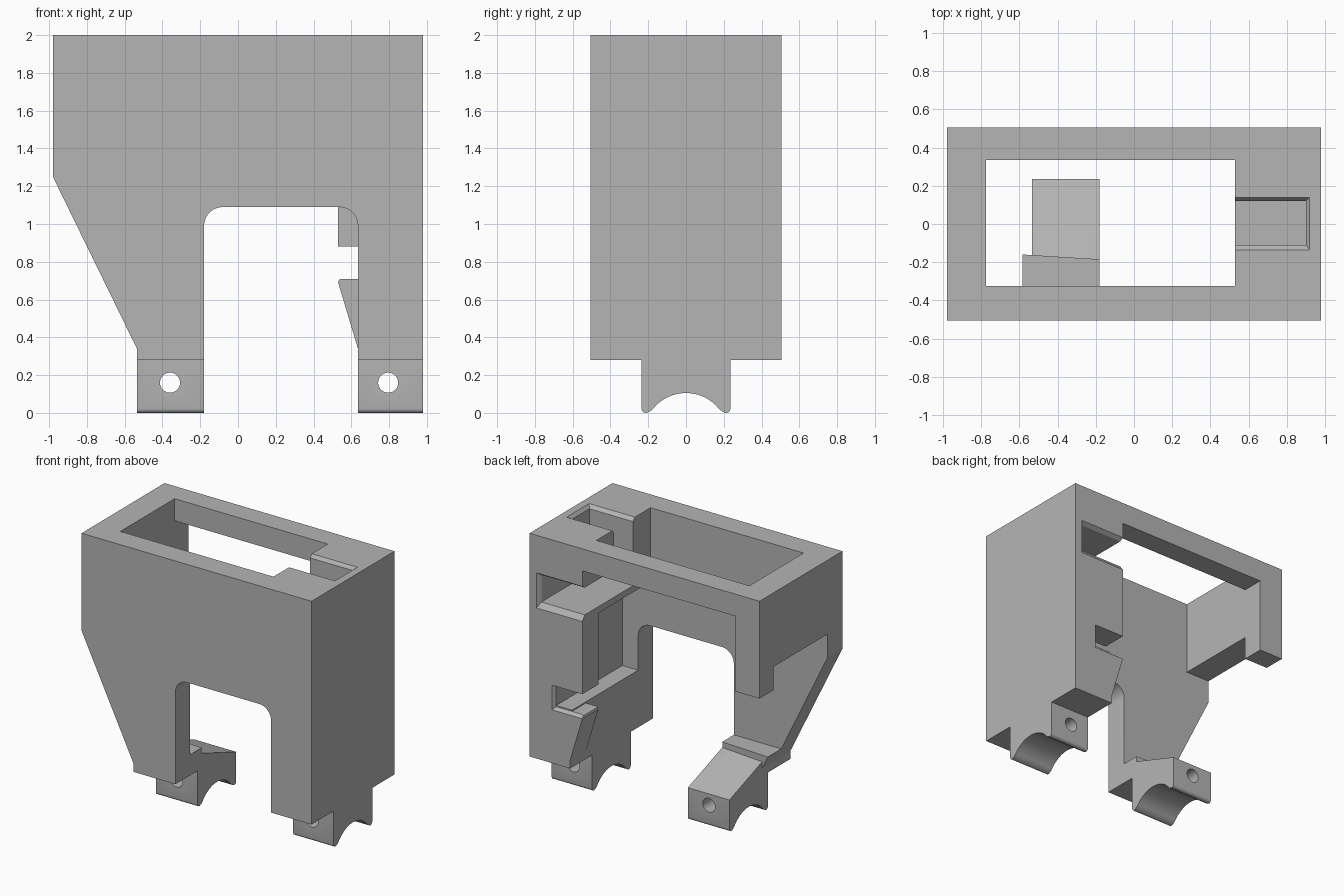
import bpy
import bmesh
from math import sin, cos, pi, radians, asin

cube = bpy.data.objects.get("Cube")
if cube:
    bpy.data.objects.remove(cube, do_unlink=True)

grey = bpy.data.materials.new("light_grey")
grey.use_nodes = True
grey.diffuse_color = (0.46, 0.46, 0.46, 1)
grey.node_tree.nodes["Principled BSDF"].inputs["Base Color"].default_value = (0.46, 0.46, 0.46, 1)


def loft(name, start, end):
    """Solid between two matching outlines of 3D points."""
    bm = bmesh.new()
    a = [bm.verts.new(p) for p in start]
    b = [bm.verts.new(p) for p in end]
    bm.faces.new(a)
    bm.faces.new(b)
    for i in range(len(a)):
        j = (i + 1) % len(a)
        bm.faces.new((a[i], a[j], b[j], b[i]))
    bmesh.ops.recalc_face_normals(bm, faces=bm.faces)
    mesh = bpy.data.meshes.new(name)
    bm.to_mesh(mesh)
    bm.free()
    mesh.materials.append(grey)
    obj = bpy.data.objects.new(name, mesh)
    bpy.context.collection.objects.link(obj)
    return obj


def prism_y(name, outline, y0, y1):
    return loft(name, [(x, y0, z) for x, z in outline], [(x, y1, z) for x, z in outline])


def prism_x(name, outline, x0, x1):
    return loft(name, [(x0, y, z) for y, z in outline], [(x1, y, z) for y, z in outline])


def rect(u0, u1, v0, v1):
    return [(u0, v0), (u1, v0), (u1, v1), (u0, v1)]


def arc(cu, cv, r, a0, a1, n=8):
    angles = [radians(a0 + (a1 - a0) * i / n) for i in range(n + 1)]
    return [(cu + r * cos(a), cv + r * sin(a)) for a in angles]


def combine(target, tool, operation):
    mod = target.modifiers.new("join", "BOOLEAN")
    mod.operation = operation
    mod.solver = "EXACT"
    mod.object = tool
    bpy.context.view_layer.objects.active = target
    bpy.ops.object.modifier_apply(modifier=mod.name)
    bpy.data.objects.remove(tool, do_unlink=True)


FRONT, BACK, INNER_F, INNER_B = -0.505, 0.505, -0.325, 0.335
LEFT, RIGHT, HOLE_L, HOLE_R = -0.98, 0.98, -0.775, 0.53
LEG_L, LEG_R, ARCH_R = -0.535, -0.18, 0.635
BASE, SPRING = 0.28, 0.34

# Front plate with sloped side and rounded leg opening
plate = [(LEFT, 2), (LEFT, 1.25), (LEG_L, SPRING), (LEG_L, BASE), (LEG_R, BASE)]
plate += arc(LEG_R + 0.1, 0.99, 0.1, 180, 90)
plate += arc(ARCH_R - 0.1, 0.99, 0.1, 90, 0)
plate += [(ARCH_R, BASE), (RIGHT, BASE), (RIGHT, 2)]
body = prism_y("housing", plate, FRONT, INNER_F)

# Walls, post and rim of the rear frame
parts = [
    prism_y("side_wall", rect(LEFT, HOLE_L, 1.43, 2), INNER_F - 0.05, BACK),
    prism_y("rear_post", rect(LEFT, HOLE_L, 1.25, 2), INNER_B, BACK),
    prism_y("rear_rim", rect(HOLE_L - 0.05, HOLE_R + 0.1, 1.83, 2), INNER_B, BACK),
]

# Deep column with a pocket on its inner side
column = [(ARCH_R, BASE), (RIGHT, BASE), (RIGHT, 2), (HOLE_R, 2), (HOLE_R, 1.43),
          (0.77, 1.43), (0.77, 0.72), (ARCH_R, 0.72)]
parts.append(prism_y("column", column, INNER_F - 0.05, BACK))

# Rear rib and sloped hook of the column
rib = [(HOLE_R, 0.88), (0.85, 0.88), (0.85, 1.46), (HOLE_R, 1.46)]
hook = [(ARCH_R, SPRING), (0.85, SPRING), (0.85, 0.71), (0.55, 0.71), (0.535, 0.705), (HOLE_R, 0.69)]
parts.append(prism_y("rib", rib, 0.31, BACK))
parts.append(prism_y("hook", hook, 0.31, BACK))

# Step behind the narrow leg, following the slope of the plate
step = [(LEG_L, BASE), (LEG_R, BASE), (LEG_R, 0.44), (-0.584, 0.44), (LEG_L, SPRING)]
parts.append(loft("leg_step", [(x, INNER_F - 0.05, z) for x, z in step],
                  [(x, -0.196 - 0.062 * x, z) for x, z in step]))


# Feet with a saddle curve underneath
def foot(name, top, x0, x1):
    half = 180 * asin(0.18 / 0.225) / pi
    saddle = arc(0, -0.12, 0.225, 90 + half, 90 - half, 24)
    outline = top[:1] + arc(-0.213, 0.022, 0.022, 180, 300, 5)
    outline += saddle + arc(0.213, 0.022, 0.022, 240, 360, 5) + top[1:]
    return prism_x(name, outline, x0, x1)


parts.append(foot("column_foot", [(-0.235, 0.31), (0.235, 0.31)], ARCH_R, RIGHT))
parts.append(foot("leg_foot", [(-0.235, 0.4), (0.235, 0.247), (-0.18, 0.395)], LEG_L, LEG_R))

for part in parts:
    combine(body, part, "UNION")

# Slot from the top and window from the back, each with a chamfered mouth
def slice_at(level, axis, outline):
    return [(u, v, level) if axis == "z" else (u, level, v) for u, v in outline]


def cut_mouth(axis, inner, outer, face, depth, end):
    combine(body, loft("cutter", slice_at(end, axis, inner), slice_at(face + 0.1, axis, inner)), "DIFFERENCE")
    combine(body, loft("cutter", slice_at(face - depth, axis, inner), slice_at(face, axis, outer)), "DIFFERENCE")


cut_mouth("z", rect(0.4, 0.9, -0.11, 0.12), rect(0.4, 0.92, -0.135, 0.14), 2, 0.025, 1.48)
cut_mouth("y", rect(0.4, 0.9, 1.48, 1.69), rect(0.4, 0.92, 1.44, 1.71), BACK, 0.03, -0.11)

# Chamfered mouth of the lower notch
combine(body, loft("cutter", slice_at(BACK - 0.025, "y", rect(0.45, 0.77, 0.71, 0.88)),
                   slice_at(BACK + 0.001, "y", rect(0.45, 0.79, 0.69, 0.88))), "DIFFERENCE")

# Bolt holes through both feet
for x in (-0.36, 0.795):
    combine(body, prism_y("cutter", arc(x, 0.16, 0.053, 0, 352.5, 47), -0.6, 0.6), "DIFFERENCE")

bpy.ops.object.select_all(action="DESELECT")
body.select_set(True)
bpy.context.view_layer.objects.active = body
bpy.ops.object.shade_smooth_by_angle(angle=radians(25))
